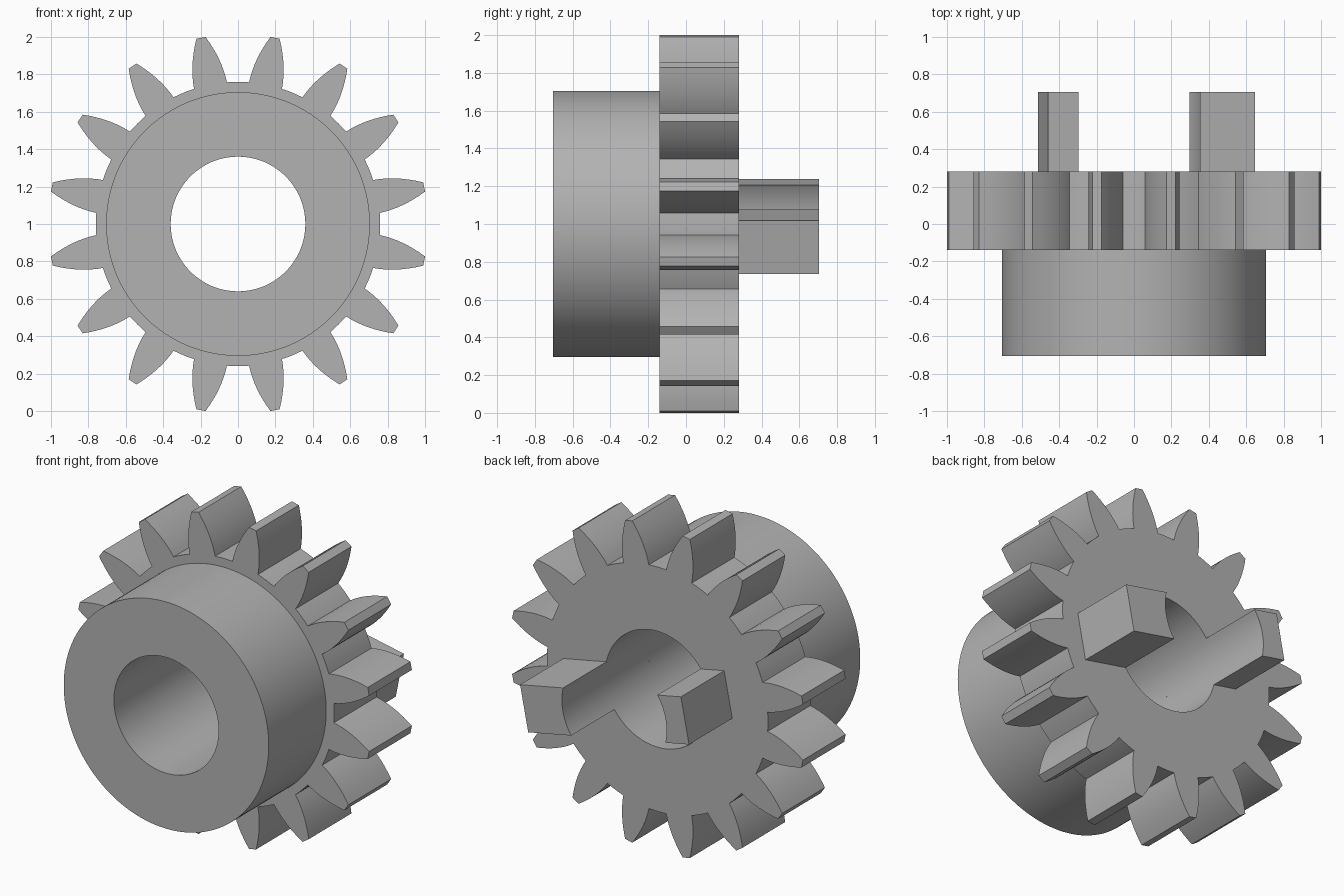
import bpy
import bmesh
import math
from mathutils import Matrix, Vector

if "Cube" in bpy.data.objects:
    bpy.data.objects.remove(bpy.data.objects["Cube"], do_unlink=True)

TEETH = 16
BORE = 0.36
ROOT = 0.76
HUB_RADIUS = 0.705
FRONT, GEAR_FRONT, GEAR_BACK, BACK = -0.705, -0.14, 0.28, 0.705
CENTRE_Z = 1.0

steel = bpy.data.materials.new("grey_steel")
steel.use_nodes = True
GREY = (0.45, 0.45, 0.45, 1.0)
steel.diffuse_color = GREY
steel.node_tree.nodes["Principled BSDF"].inputs["Base Color"].default_value = GREY


def polar(radius, angle):
    return Vector((radius * math.cos(angle), radius * math.sin(angle)))


def strip_prism(name, outer, inner, y0, y1, closed, cap_front, cap_back):
    """Extrude the band between two matching point rows along y."""
    bm = bmesh.new()

    def row(points, y):
        return [bm.verts.new((p.x, y, p.y + CENTRE_Z)) for p in points]

    of, ob = row(outer, y0), row(outer, y1)
    nf, nb = row(inner, y0), row(inner, y1)
    n = len(outer)
    for i in range(n if closed else n - 1):
        j = (i + 1) % n
        bm.faces.new((of[i], of[j], ob[j], ob[i]))
        bm.faces.new((nf[j], nf[i], nb[i], nb[j]))
        if cap_front:
            bm.faces.new((of[j], of[i], nf[i], nf[j]))
        if cap_back:
            bm.faces.new((ob[i], ob[j], nb[j], nb[i]))
    if not closed:
        bm.faces.new((of[0], ob[0], nb[0], nf[0]))
        bm.faces.new((ob[-1], of[-1], nf[-1], nb[-1]))
    bmesh.ops.recalc_face_normals(bm, faces=bm.faces)
    mesh = bpy.data.meshes.new(name)
    bm.to_mesh(mesh)
    bm.free()
    mesh.materials.append(steel)
    obj = bpy.data.objects.new(name, mesh)
    bpy.context.collection.objects.link(obj)
    bpy.ops.object.select_all(action="DESELECT")
    obj.select_set(True)
    bpy.context.view_layer.objects.active = obj
    bpy.ops.object.shade_smooth_by_angle(angle=math.radians(25))
    return obj


# Toothed wheel: curved flanks, narrow flat tips, arc-shaped valleys
ROOT_HALF, TIP_HALF, TIP_Y = 0.0895, 0.025, 1.0147
BASE_Y = math.sqrt(ROOT ** 2 - ROOT_HALF ** 2)
flank = []
STEPS = 8
for k in range(STEPS + 1):
    t = k / STEPS
    flank.append(Vector((BASE_Y + (TIP_Y - BASE_Y) * t,
                         ROOT_HALF - (ROOT_HALF - TIP_HALF) * t ** 1.9)))
tooth = [Vector((p.x, -p.y)) for p in flank] + flank[::-1]
pitch = math.tau / TEETH
root_angle = math.atan2(ROOT_HALF, BASE_Y)
gap = pitch - 2 * root_angle
valley = [polar(ROOT, root_angle + gap * k / 4) for k in (1, 2, 3)]

wheel_outline = []
for i in range(TEETH):
    turn = Matrix.Rotation((i + 0.5) * pitch, 2)
    wheel_outline += [turn @ p for p in tooth + valley]
wheel_bore = [p.normalized() * BORE for p in wheel_outline]
strip_prism("toothed_wheel", wheel_outline, wheel_bore,
            GEAR_FRONT, GEAR_BACK, True, True, True)

# Hub: plain collar in front of the wheel
SIDES = 128
ring = [math.tau * i / SIDES for i in range(SIDES)]
strip_prism("hub", [polar(HUB_RADIUS, a) for a in ring],
            [polar(BORE, a) for a in ring],
            FRONT, GEAR_FRONT, True, True, False)

# Drive dogs: blocks at the back whose inner face follows the bore
DOG_HALF = 0.1435
DOG_TILT = -math.radians(11.25)
spread = math.asin(DOG_HALF / BORE)


def drive_dog(name, reach, angle):
    turn = Matrix.Rotation(angle, 2)
    inner = [polar(BORE, spread * k / 8) for k in range(-8, 9)]
    outer = [Vector((reach, p.y)) for p in inner]
    strip_prism(name, [turn @ p for p in outer], [turn @ p for p in inner],
                GEAR_BACK, BACK, False, False, True)


drive_dog("long_drive_dog", 0.632, DOG_TILT)
drive_dog("short_drive_dog", 0.496, DOG_TILT + math.pi)
